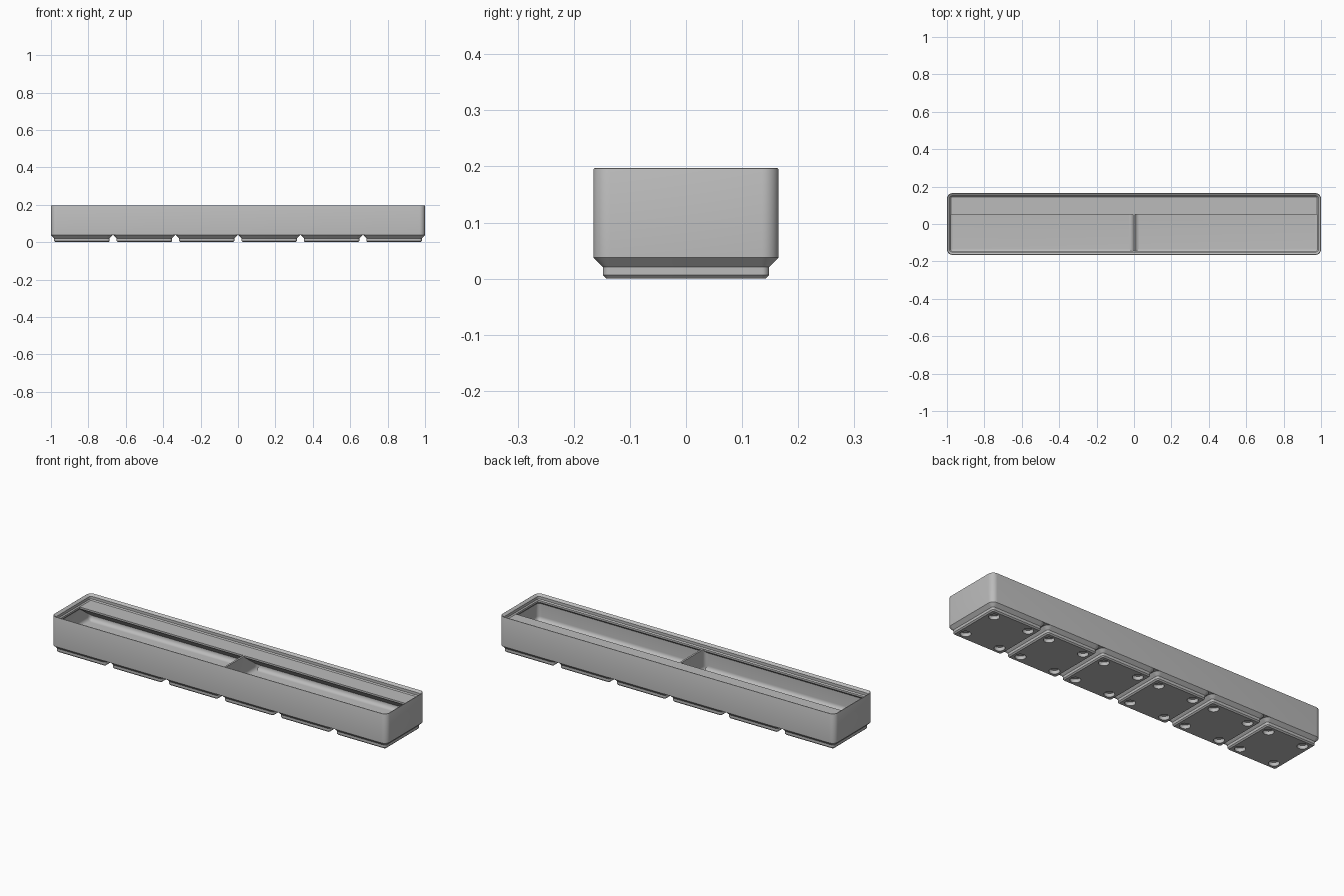
import bpy, bmesh
from math import sin, cos, pi, tan, radians

if "Cube" in bpy.data.objects:
    bpy.data.objects.remove(bpy.data.objects["Cube"])

MM = 2 / 251.5            # one millimetre in model units
PITCH = 42 * MM
HX, HY = 1.0, 20.75 * MM  # half length and half width of the bin
CORNER = 3.75 * MM
WALL, LIP = 1.2 * MM, 2.6 * MM
SHELF, FLOOR = 21 * MM, 7 * MM
FILLET = 2.8 * MM

grey = bpy.data.materials.new("plain grey")
grey.use_nodes = True
colour = (0.5, 0.5, 0.5, 1)
grey.diffuse_color = colour
grey.node_tree.nodes["Principled BSDF"].inputs["Base Color"].default_value = colour


def finish(bm, name):
    """Turn a bmesh into a smooth-by-angle object."""
    bmesh.ops.recalc_face_normals(bm, faces=bm.faces)
    mesh = bpy.data.meshes.new(name)
    bm.to_mesh(mesh)
    bm.free()
    mesh.materials.append(grey)
    obj = bpy.data.objects.new(name, mesh)
    bpy.context.collection.objects.link(obj)
    bpy.ops.object.select_all(action='DESELECT')
    obj.select_set(True)
    bpy.context.view_layer.objects.active = obj
    bpy.ops.object.shade_smooth_by_angle(angle=radians(30))
    return obj


def rounded_ring(bm, hx, hy, inset, z, steps=8):
    """Rounded rectangle of verts, shrunk by inset."""
    r = max(CORNER - inset, 0.1 * MM)
    cx, cy = hx - inset - r, hy - inset - r
    ring = []
    for k, (sx, sy) in enumerate(((1, 1), (-1, 1), (-1, -1), (1, -1))):
        for i in range(steps + 1):
            a = (k + i / steps) * pi / 2
            ring.append(bm.verts.new((sx * cx + r * cos(a), sy * cy + r * sin(a), z)))
    return ring


def skin(bm, rings):
    """Join successive rings with quads."""
    for a, b in zip(rings, rings[1:]):
        for i in range(len(a)):
            j = (i + 1) % len(a)
            bm.faces.new((a[i], a[j], b[j], b[i]))


def fillet_steps(n=6):
    """(growth, height) pairs of the floor fillet, from the wall down."""
    for i in range(n + 1):
        a = i / n * pi / 2
        yield FILLET * (1 - cos(a)), FLOOR + FILLET * (1 - sin(a))


# Bin shell: outer wall, stacking lip, inner wall, filleted floor
bm = bmesh.new()
profile = [(0, 4.75 * MM), (0, 24.45 * MM), (0.08 * MM, 24.65 * MM),
           (0.3 * MM, 24.78 * MM), (0.5 * MM, 24.7 * MM),
           (1.9 * MM, SHELF + 2.5 * MM), (1.9 * MM, SHELF + 0.7 * MM),
           (LIP, SHELF), (LIP, SHELF - WALL), (WALL, SHELF - WALL - 1.4 * MM)]
profile += [(WALL + g, z) for g, z in fillet_steps()]
rings = [rounded_ring(bm, HX, HY, inset, z) for inset, z in profile]
skin(bm, rings)
bm.faces.new(rings[0])
bm.faces.new(rings[-1])
finish(bm, "bin_shell")

# Divider: thin wall flaring into the floor and the long walls
bm = bmesh.new()
y_end = HY - WALL
flare_r = CORNER - WALL
side = []
for i in range(7):
    a = i / 6 * pi / 2
    side.append((flare_r * (1 - cos(a)), y_end - flare_r * (1 - sin(a))))
side = [(f, -y) for f, y in reversed(side)] + side
side.sort(key=lambda p: p[1])
half = WALL / 2
# flare is widest where the divider meets a wall
side = [(flare_r - (flare_r ** 2 - max(0, abs(y) - y_end + flare_r) ** 2) ** 0.5, y)
        for f, y in side]
rings = []
for grow, z in [(0, SHELF)] + list(fillet_steps()):
    ring = [bm.verts.new((half + max(f, grow), y, z)) for f, y in side]
    ring += [bm.verts.new((-half - max(f, grow), y, z)) for f, y in reversed(side)]
    rings.append(ring)
skin(bm, rings)
bm.faces.new(rings[0])
finish(bm, "divider")

# Label shelf along the back, with a sloping underside
bm = bmesh.new()
front, back = 0.05, HY - WALL
low = SHELF - WALL
section = [(back, SHELF), (front, SHELF), (front, low),
           (back, low - (back - front) * tan(radians(36)))]
ends = [[bm.verts.new((x, y, z)) for y, z in section] for x in (-HX + 1.9 * MM, HX - 1.9 * MM)]
skin(bm, ends)
for end in ends:
    bm.faces.new(end)
finish(bm, "label_shelf")

# Foot: stepped pad with four round sockets underneath
bm = bmesh.new()
steps = [(0, 4.75), (2.15, 2.6), (2.15, 0.8), (2.95, 0)]
rings = [rounded_ring(bm, HY, HY, i * MM, z * MM) for i, z in steps]
skin(bm, rings)
border = rings[-1]
edges = [bm.edges.get((border[i - 1], border[i])) for i in range(len(border))]
for sx in (-1, 1):
    for sy in (-1, 1):
        loops = []
        for z in (0, 2.4 * MM):
            loops.append([bm.verts.new((13 * MM * sx + 3.25 * MM * cos(i * pi / 16),
                                        13 * MM * sy + 3.25 * MM * sin(i * pi / 16), z))
                          for i in range(32)])
        skin(bm, loops)
        bm.faces.new(loops[1])
        rim = loops[0]
        edges += [bm.edges.get((rim[i - 1], rim[i])) for i in range(32)]
bmesh.ops.triangle_fill(bm, edges=edges, use_beauty=True)
foot = finish(bm, "foot_1")
foot.location.x = -2.5 * PITCH
for n in range(1, 6):
    copy = foot.copy()
    copy.name = f"foot_{n + 1}"
    copy.location.x = (n - 2.5) * PITCH
    bpy.context.collection.objects.link(copy)
